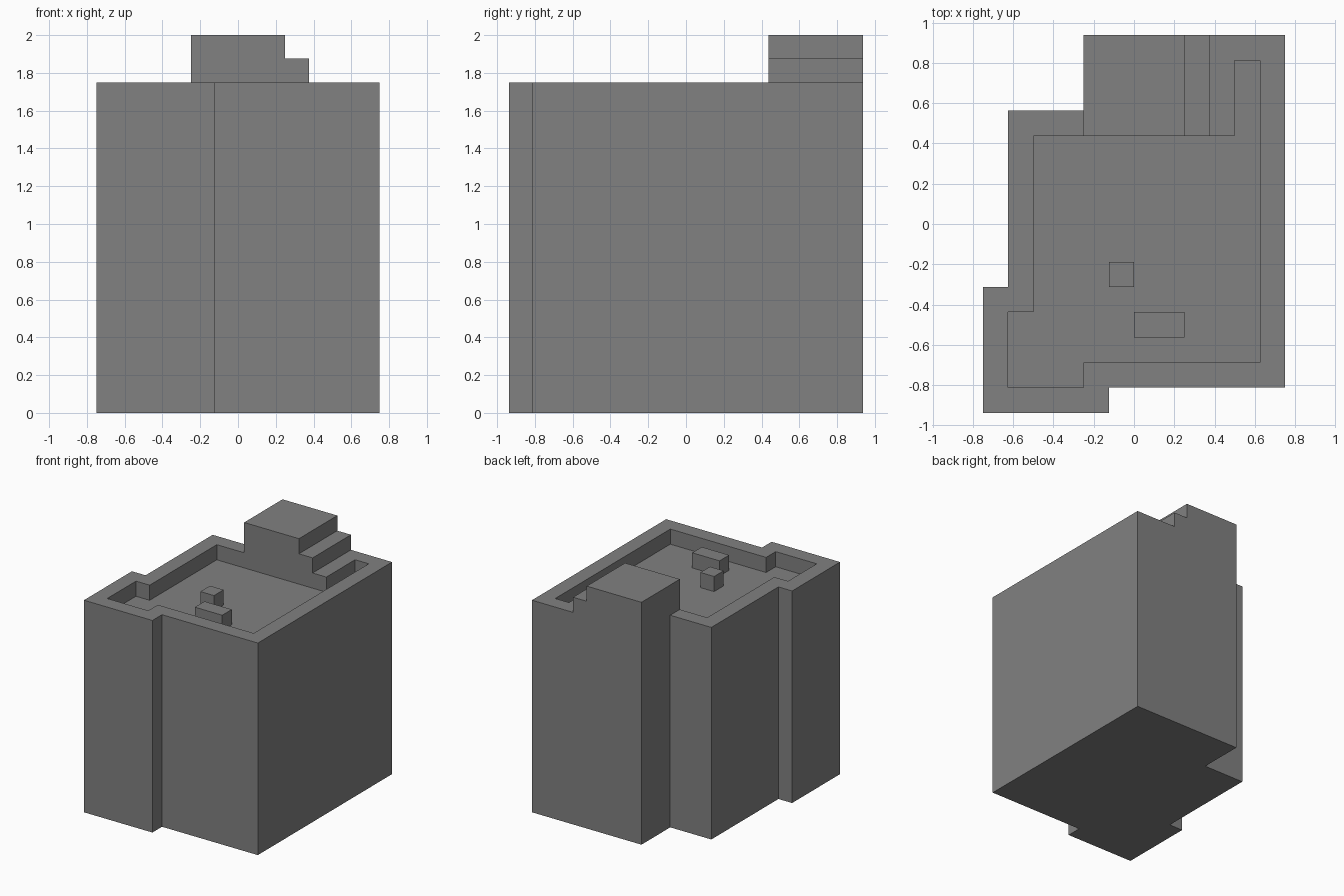
import bpy
import bmesh

cube = bpy.data.objects.get("Cube")
if cube:
    bpy.data.objects.remove(cube, do_unlink=True)

U = 1 / 16          # building grid module
ROOF, RIM = 26, 28  # roof deck and parapet heights in modules

grey = bpy.data.materials.new("concrete_grey")
grey.use_nodes = True
colour = (0.22, 0.22, 0.22, 1)
grey.diffuse_color = colour
grey.node_tree.nodes["Principled BSDF"].inputs["Base Color"].default_value = colour


def prism(name, points, offset):
    """Extrude a closed profile, given in modules, along the offset vector."""
    bm = bmesh.new()
    face = bm.faces.new([bm.verts.new([c * U for c in p]) for p in points])
    top = bmesh.ops.extrude_face_region(bm, geom=[face], use_keep_orig=True)["geom"]
    verts = [v for v in top if isinstance(v, bmesh.types.BMVert)]
    bmesh.ops.translate(bm, verts=verts, vec=[c * U for c in offset])
    bmesh.ops.recalc_face_normals(bm, faces=bm.faces)
    mesh = bpy.data.meshes.new(name)
    bm.to_mesh(mesh)
    bm.free()
    mesh.materials.append(grey)
    obj = bpy.data.objects.new(name, mesh)
    bpy.context.collection.objects.link(obj)
    return obj


def upright(name, outline, z0, z1):
    return prism(name, [(x, y, z0) for x, y in outline], (0, 0, z1 - z0))


def block(name, x0, x1, y0, y1, z0, z1):
    return upright(name, [(x0, y0), (x1, y0), (x1, y1), (x0, y1)], z0, z1)


# Main building with its stepped footprint
footprint = [(-12, -15), (-2, -15), (-2, -13), (12, -13), (12, 15),
             (-4, 15), (-4, 9), (-10, 9), (-10, -5), (-12, -5)]
building = upright("building", footprint, 0, RIM)

# Sunken roof deck, leaving a parapet around it
deck = [(-10, -13), (-4, -13), (-4, -11), (10, -11), (10, 13),
        (8, 13), (8, 7), (-8, 7), (-8, -7), (-10, -7)]
cutter = upright("roof_cutter", deck, ROOF, RIM + 2)
cutter.hide_render = True
cut = building.modifiers.new("roof_recess", "BOOLEAN")
cut.operation = "DIFFERENCE"
cut.solver = "EXACT"
cut.object = cutter
bpy.context.view_layer.objects.active = building
bpy.ops.object.modifier_apply(modifier=cut.name)
bpy.data.objects.remove(cutter, do_unlink=True)

# Stepped roof house, extruded front to back
steps = [(-4, RIM), (6, RIM), (6, 30), (4, 30), (4, 32), (-4, 32)]
prism("stepped_roof_house", [(x, 7, z) for x, z in steps], (0, 8, 0))

# Roof vents
block("small_vent", -2, 0, -5, -3, ROOF, RIM)
block("long_vent", 0, 4, -9, -7, ROOF, RIM)
